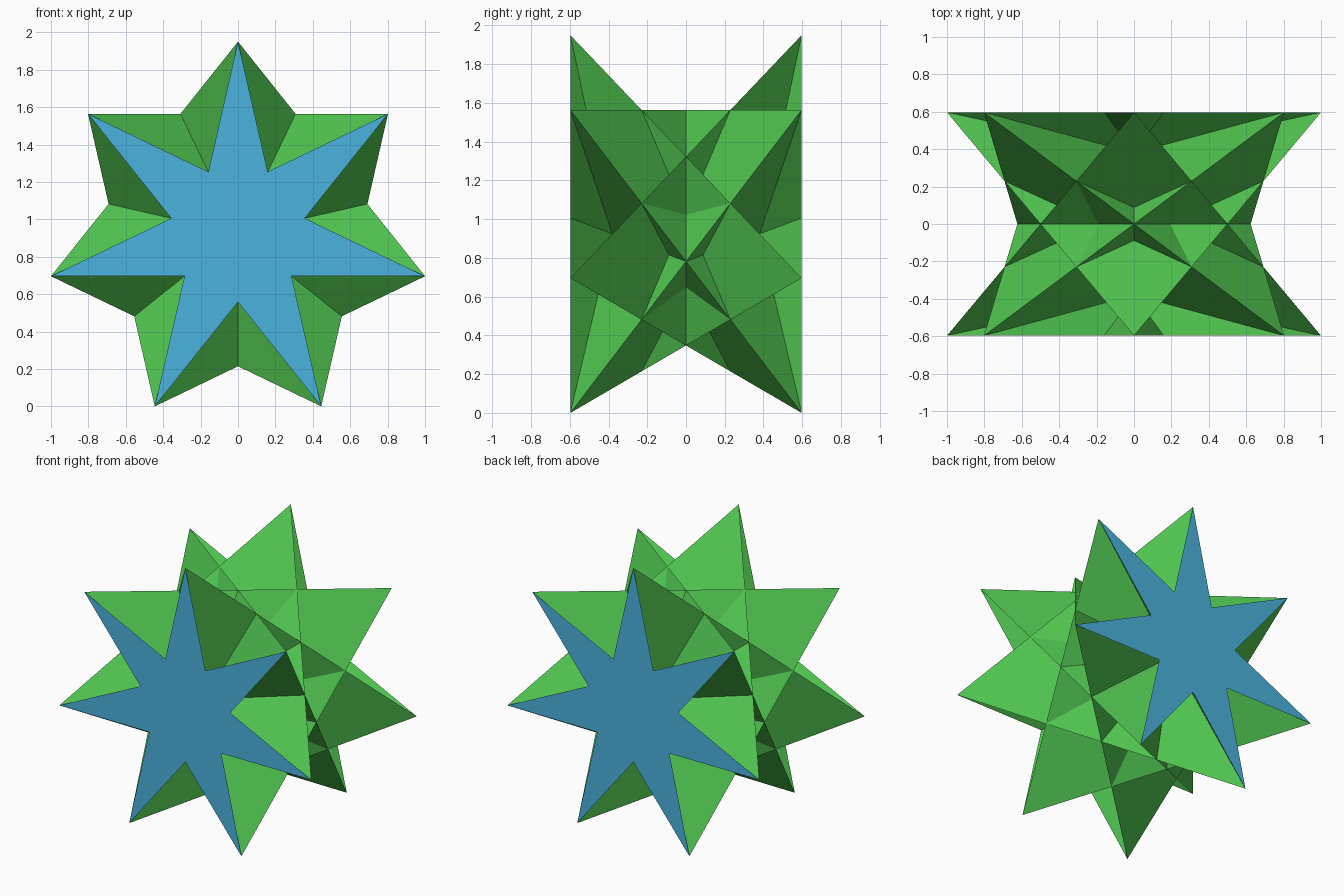
import bpy
from math import sin, cos, pi

if "Cube" in bpy.data.objects:
    bpy.data.objects.remove(bpy.data.objects["Cube"])

N, STEP = 7, 3                                   # seven-pointed star, joining every third point
R = 1 / sin(4 * pi / N)                          # widest points land on x = +-1
R_IN = R * cos(3 * pi / N) / cos(2 * pi / N)     # notch radius of the star
CZ = R * cos(pi / N)                             # star centre height
HALF = 0.597                                     # half depth


def material(name, rgb):
    m = bpy.data.materials.new(name)
    m.diffuse_color = (*rgb, 1)
    m.use_nodes = True
    m.node_tree.nodes["Principled BSDF"].inputs["Base Color"].default_value = m.diffuse_color
    return m


def point(k, y, r=R):
    a = 2 * pi * k / N
    return (r * sin(a), y, CZ + r * cos(a))


def add(name, verts, faces, mat):
    me = bpy.data.meshes.new(name)
    me.from_pydata(verts, [], faces)
    me.materials.append(mat)
    ob = bpy.data.objects.new(name, me)
    bpy.context.collection.objects.link(ob)
    return ob


blue = material("blue", (0.07, 0.45, 0.73))
green = material("green", (0.08, 0.55, 0.08))

# Flat star caps: an inner heptagon with seven triangular points
for name, y in (("front_star", -HALF), ("back_star", HALF)):
    verts = [point(k, y) for k in range(N)]
    verts += [point(k + 0.5, y, R_IN) for k in range(N)]
    faces = [tuple(range(N, 2 * N))]
    faces += [(N + (k - 1) % N, k, N + k) for k in range(N)]
    if y > 0:
        faces = [f[::-1] for f in faces]
    add(name, verts, faces, blue)

# Crossing side triangles: each star edge joins the opposite point of the other star
verts = [point(k, -HALF) for k in range(N)] + [point(k, HALF) for k in range(N)]
faces = []
for k in range(N):
    a, b, c = k, (k + STEP) % N, (k + 5) % N
    faces.append((b, a, N + c))
    faces.append((N + a, N + b, c))
add("side_triangles", verts, faces, green)
